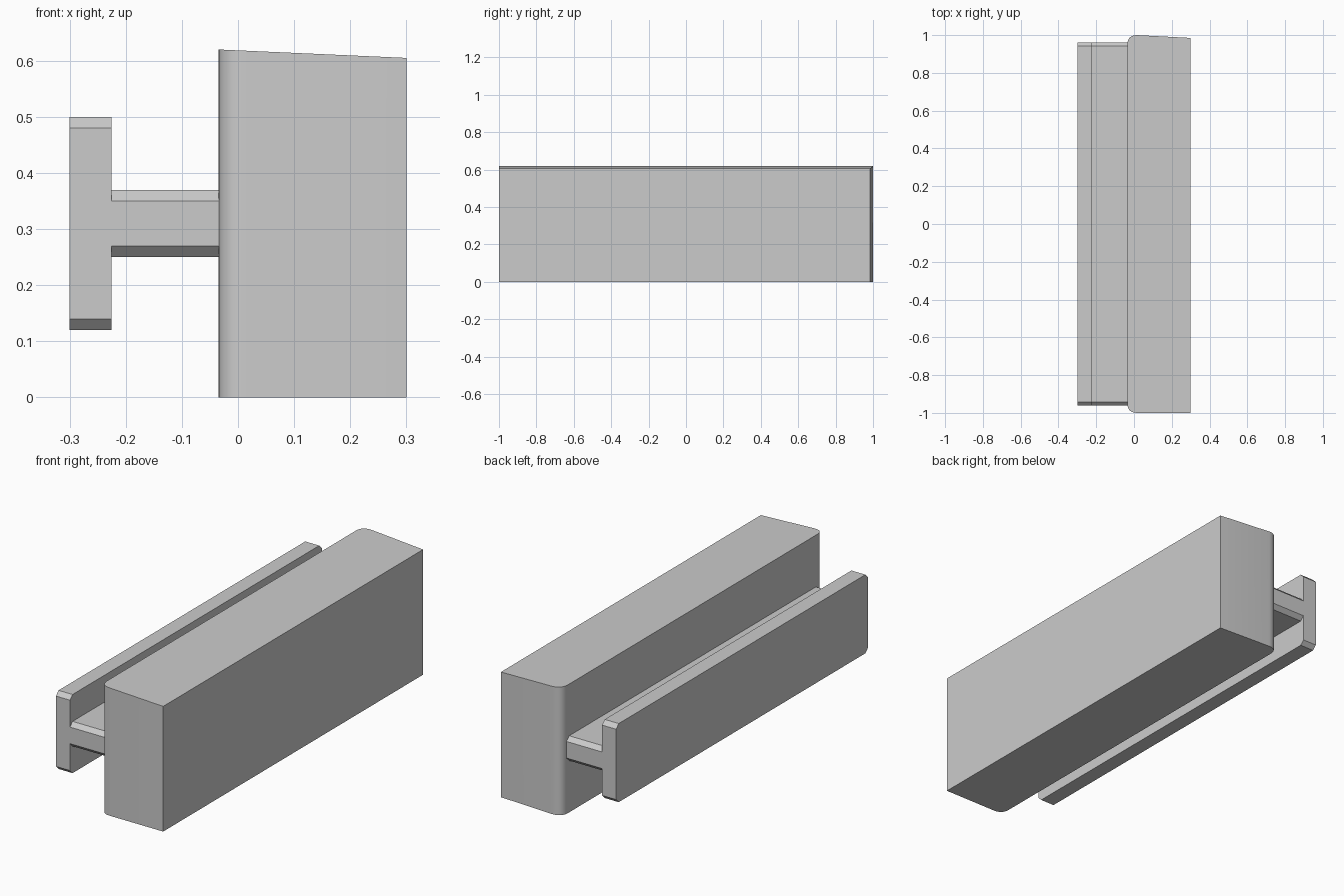
import bpy
import bmesh
from mathutils import Vector

cube = bpy.data.objects.get("Cube")
if cube:
    bpy.data.objects.remove(cube, do_unlink=True)

grey = bpy.data.materials.new("light grey")
grey.use_nodes = True
colour = (0.6, 0.6, 0.6, 1)
grey.diffuse_color = colour
grey.node_tree.nodes["Principled BSDF"].inputs["Base Color"].default_value = colour


def prism(name, outline, sweep):
    """Extrude a closed outline along the sweep vector."""
    bm = bmesh.new()
    face = bm.faces.new([bm.verts.new(p) for p in outline])
    extruded = bmesh.ops.extrude_face_region(bm, geom=[face])["geom"]
    verts = [v for v in extruded if isinstance(v, bmesh.types.BMVert)]
    bmesh.ops.translate(bm, verts=verts, vec=Vector(sweep))
    return bm, name


def finish(bm, name):
    bmesh.ops.recalc_face_normals(bm, faces=bm.faces)
    mesh = bpy.data.meshes.new(name)
    bm.to_mesh(mesh)
    bm.free()
    mesh.materials.append(grey)
    obj = bpy.data.objects.new(name, mesh)
    bpy.context.collection.objects.link(obj)
    return obj


def bezier(a, b, c, steps=6):
    """Rounded corner from a to c, pulled towards b."""
    a, b, c = Vector(a), Vector(b), Vector(c)
    return [a * (1 - t) ** 2 + b * 2 * t * (1 - t) + c * t * t
            for t in (i / steps for i in range(steps + 1))]


# Main block: rounded inner corners, slanted back end
front_corner = bezier((-0.035, -0.95, 0), (-0.035, -1, 0), (0.015, -1, 0))
back_corner = bezier((0.015, 1, 0), (-0.035, 1, 0), (-0.035, 0.95, 0))
outline = back_corner + front_corner + [(0.3, -1, 0), (0.3, 0.985, 0)]
bm, name = prism("main_block", outline, (0, 0, 0.62))
# Top slopes gently down towards the outer side
for v in bm.verts:
    if v.co.z > 0.3:
        v.co.z = 0.62 - 0.015 * (v.co.x + 0.035) / 0.335
block = finish(bm, name)
bpy.context.view_layer.objects.active = block
block.select_set(True)
bpy.ops.object.shade_smooth_by_angle(angle=0.5)


def chamfered_bar(name, x0, x1, z0, z1, cut=0.02):
    """Long bar along y with chamfered ends."""
    y0, y1 = -0.962, 0.962
    outline = [(x0, y0, z0 + cut), (x0, y0 + cut, z0),
               (x0, y1 - cut, z0), (x0, y1, z0 + cut),
               (x0, y1, z1 - cut), (x0, y1 - cut, z1),
               (x0, y0 + cut, z1), (x0, y0, z1 - cut)]
    finish(*prism(name, outline, (x1 - x0, 0, 0)))


# T-shaped rail
chamfered_bar("rail_flange", -0.3, -0.225, 0.12, 0.5)
chamfered_bar("rail_web", -0.225, -0.01, 0.25, 0.37)
